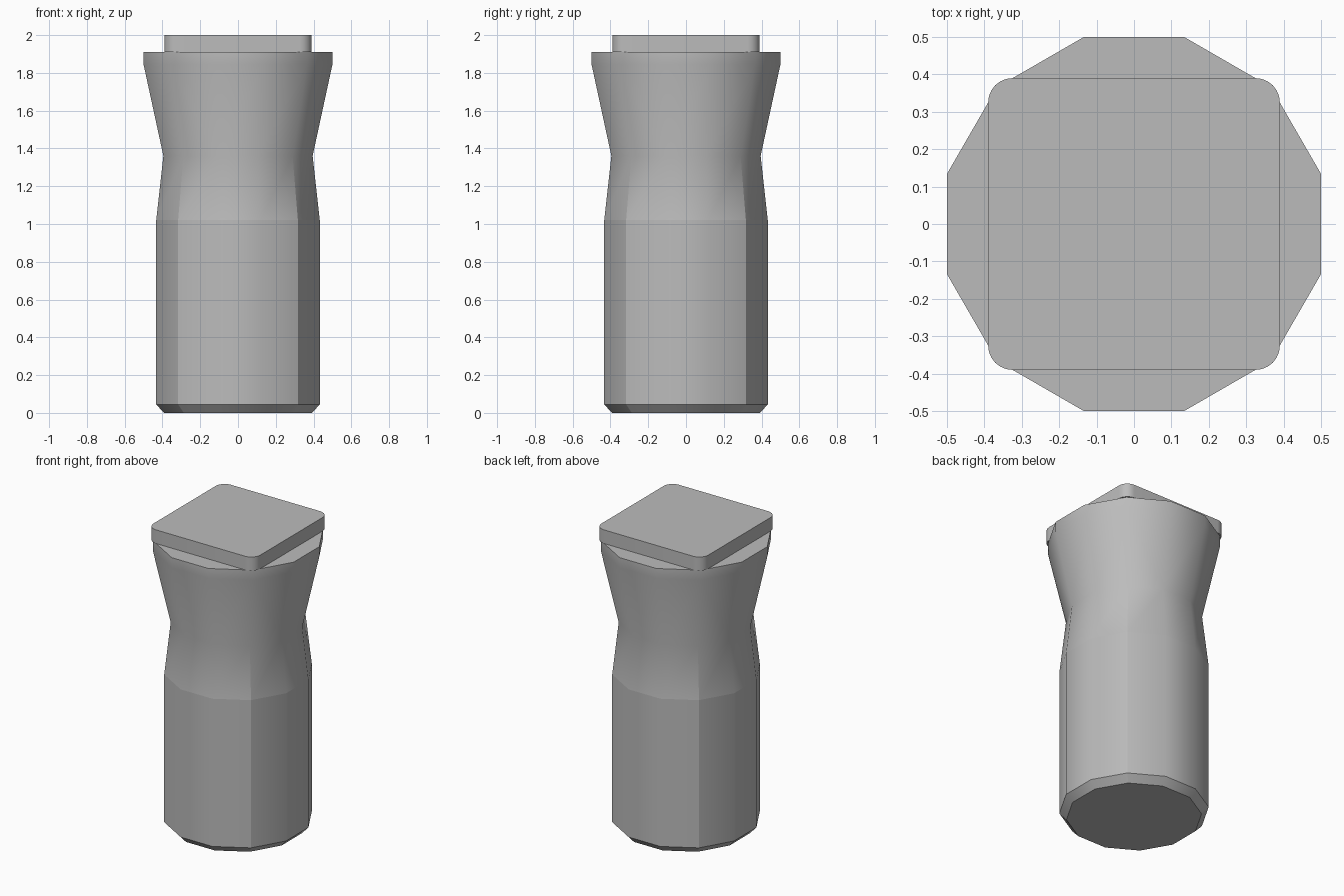
import bpy, bmesh, math

cube = bpy.data.objects.get("Cube")
if cube:
    bpy.data.objects.remove(cube, do_unlink=True)

grey = bpy.data.materials.new("plain_grey")
grey.use_nodes = True
colour = (0.5, 0.5, 0.5, 1)
grey.diffuse_color = colour
grey.node_tree.nodes["Principled BSDF"].inputs["Base Color"].default_value = colour

SIDES = 12


def finish(bm, name):
    bmesh.ops.recalc_face_normals(bm, faces=bm.faces)
    mesh = bpy.data.meshes.new(name)
    bm.to_mesh(mesh)
    bm.free()
    mesh.materials.append(grey)
    obj = bpy.data.objects.new(name, mesh)
    bpy.context.collection.objects.link(obj)
    return obj


# Twelve-sided post: (flat-to-flat half width, height) for each ring
profile = [(0.392, 0), (0.433, 0.045), (0.433, 1.02), (0.395, 1.36),
           (0.5, 1.845), (0.5, 1.91)]
FLARE = 3
bm = bmesh.new()
rings = []
for half_width, z in profile:
    radius = half_width / math.cos(math.pi / SIDES)
    angles = [math.radians(15 + 30 * i) for i in range(SIDES)]
    rings.append([bm.verts.new((radius * math.cos(a), radius * math.sin(a), z))
                  for a in angles])

for level, (low, high) in enumerate(zip(rings, rings[1:])):
    for i in range(SIDES):
        j = (i + 1) % SIDES
        if level == FLARE and i % 3 == 0:      # fold rising to the corner
            bm.faces.new((low[i], low[j], high[j]))
            bm.faces.new((low[i], high[j], high[i]))
        elif level == FLARE and i % 3 == 1:
            bm.faces.new((low[i], low[j], high[i]))
            bm.faces.new((low[j], high[j], high[i]))
        else:
            bm.faces.new((low[i], low[j], high[j], high[i]))
bm.faces.new(rings[0][::-1])
bm.faces.new(rings[-1])

# Smooth facets, with crisp rims and crisp corner edges on the shaft
for face in bm.faces:
    face.smooth = True
crisp = {0, 1, 2, 5}
for level in crisp:
    ring = rings[level]
    for i in range(SIDES):
        bm.edges.get((ring[i], ring[(i + 1) % SIDES])).smooth = False
for level in range(FLARE):
    for i in range(1, SIDES, 3):
        bm.edges.get((rings[level][i], rings[level + 1][i])).smooth = False
finish(bm, "post_body")

# Square cap with rounded corners
bm = bmesh.new()
bmesh.ops.create_cube(bm, size=1)
for v in bm.verts:
    v.co.x *= 0.78
    v.co.y *= 0.78
    v.co.z = 1.955 + v.co.z * 0.09
uprights = [e for e in bm.edges if abs(e.verts[0].co.z - e.verts[1].co.z) > 0.01]
bmesh.ops.bevel(bm, geom=uprights, offset=0.065, segments=6, profile=0.5,
                affect='EDGES')
cap = finish(bm, "square_cap")
bpy.ops.object.select_all(action='DESELECT')
cap.select_set(True)
bpy.context.view_layer.objects.active = cap
bpy.ops.object.shade_smooth_by_angle(angle=math.radians(30))
